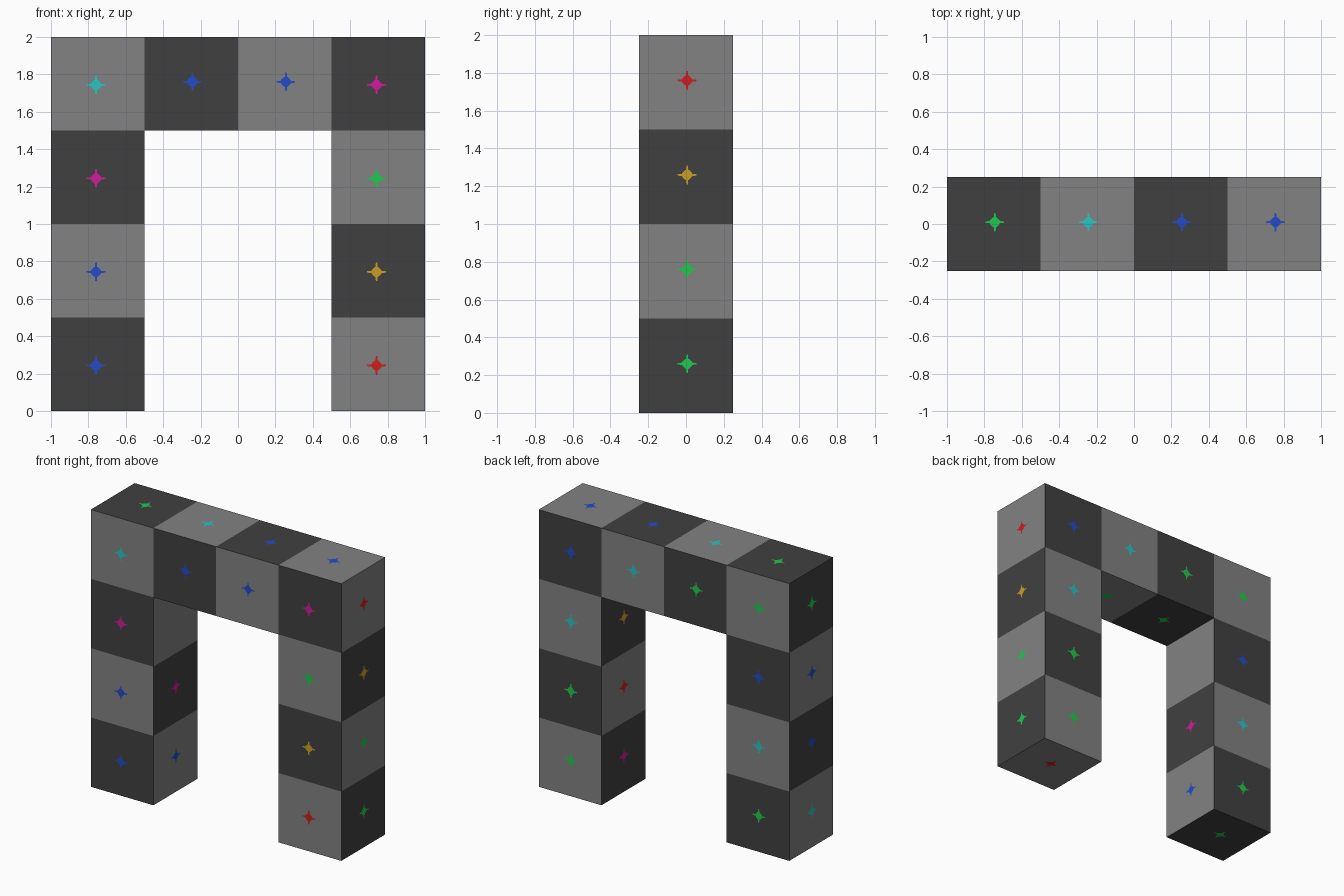
import bpy, bmesh
from mathutils import Vector

if "Cube" in bpy.data.objects:
    bpy.data.objects.remove(bpy.data.objects["Cube"])

S = 0.5  # block size


def material(name, srgb):
    m = bpy.data.materials.new(name)
    lin = [((c / 255 + 0.055) / 1.055) ** 2.4 for c in srgb]
    m.diffuse_color = (*lin, 1)
    m.use_nodes = True
    m.node_tree.nodes["Principled BSDF"].inputs["Base Color"].default_value = m.diffuse_color
    return m


MATS = {
    "dark": material("dark grey", (64, 64, 64)),
    "light": material("light grey", (130, 130, 130)),
    "R": material("red", (205, 30, 30)),
    "Y": material("gold", (203, 158, 38)),
    "G": material("green", (32, 200, 76)),
    "C": material("cyan", (42, 195, 195)),
    "B": material("blue", (35, 75, 200)),
    "M": material("magenta", (208, 28, 155)),
}
KEYS = list(MATS)

# Blocks as (column, row): left leg upward, beam, right leg upward
CELLS = ([(0, k) for k in range(4)] + [(1, 3), (2, 3)]
         + [(3, k) for k in range(4)])

# One mark colour per block, for each direction a face can look
MARKS = {
    (0, -1, 0): "BBMCBBRYGM",
    (0, 1, 0): "GCBGGCGGCB",
    (1, 0, 0): "BM----GGYR",
    (-1, 0, 0): "CBBG--MRY-",
    (0, 0, 1): "---GCB---B",
    (0, 0, -1): "G---GGR---",
}

# Quarter outline of the small cross, turned four times
QUARTER = [(.05, -.004), (.05, .004), (.027, .006), (.025, .011),
           (.011, .025), (.006, .027)]
CROSS = []
for turn in range(4):
    CROSS += [(x, y) for x, y in QUARTER]
    QUARTER = [(-y, x) for x, y in QUARTER]

SQUARE = [(-S / 2, -S / 2), (S / 2, -S / 2), (S / 2, S / 2), (-S / 2, S / 2)]


def add_face(bm, centre, n, outline, key):
    """Flat polygon at centre, looking along n."""
    if n.z:
        u, v = Vector((n.z, 0, 0)), Vector((0, 1, 0))
    else:
        v = Vector((0, 0, 1))
        u = v.cross(n)
    f = bm.faces.new([bm.verts.new(centre + u * a + v * b) for a, b in outline])
    f.material_index = KEYS.index(key)


def finish(bm, name):
    bmesh.ops.remove_doubles(bm, verts=bm.verts, dist=1e-5)
    me = bpy.data.meshes.new(name)
    bm.to_mesh(me)
    bm.free()
    for m in MATS.values():
        me.materials.append(m)
    ob = bpy.data.objects.new(name, me)
    bpy.context.collection.objects.link(ob)


arch, marks = bmesh.new(), bmesh.new()
for index, (i, k) in enumerate(CELLS):
    centre = Vector((-0.75 + i * S, 0, 0.25 + k * S))
    for d, colours in MARKS.items():
        if (i + d[0], k + d[2]) in CELLS and not d[1]:
            continue  # inner joint between blocks
        n = Vector(d)
        # checker alternates; right, left and top faces are swapped
        odd = (i + k + (1 if d[0] or d[2] > 0 else 0)) % 2
        add_face(arch, centre + n * S / 2, n, SQUARE, "light" if odd else "dark")
        # small cross in the middle of the face
        if colours[index] != "-":
            shift = [(-.009, -.006)] if d[1] < 0 and i in (0, 3) else [(.006, .01)]
            outline = [(a + shift[0][0], b + shift[0][1]) for a, b in CROSS]
            add_face(marks, centre + n * (S / 2 + .001), n, outline, colours[index])

finish(arch, "checkered_arch")
finish(marks, "face_marks")
